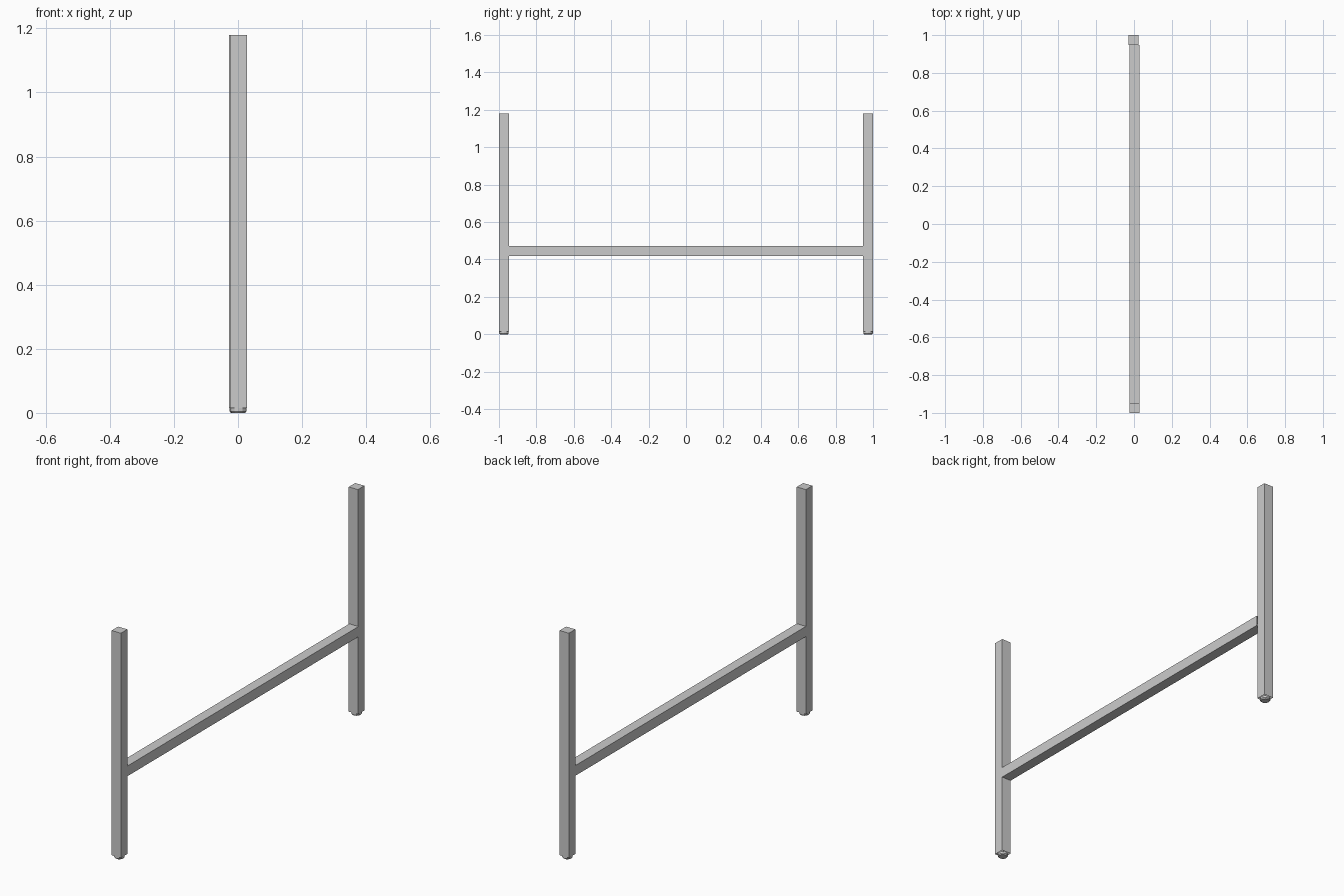
import bpy, bmesh
from mathutils import Vector

if "Cube" in bpy.data.objects:
    bpy.data.objects.remove(bpy.data.objects["Cube"])

W = 0.053       # square tube width
TOP = 1.18      # post height
FOOT = 0.015    # height of foot below the tube


def box(name, lo, hi, open_dirs=()):
    """Box between two corners, leaving out faces pointing along open_dirs."""
    bm = bmesh.new()
    bmesh.ops.create_cube(bm, size=1)
    lo, hi = Vector(lo), Vector(hi)
    for v in bm.verts:
        v.co = Vector((lo[i] + (v.co[i] + 0.5) * (hi[i] - lo[i]) for i in range(3)))
    bm.normal_update()
    gone = [f for f in bm.faces if any(f.normal.dot(Vector(d)) > 0.9 for d in open_dirs)]
    bmesh.ops.delete(bm, geom=gone, context='FACES')
    return finish(name, bm)


def finish(name, bm):
    mesh = bpy.data.meshes.new(name)
    bm.to_mesh(mesh)
    bm.free()
    ob = bpy.data.objects.new(name, mesh)
    bpy.context.collection.objects.link(ob)
    return ob


def foot(name, x, y):
    """Short round glide with a slightly tapered base."""
    bm = bmesh.new()
    n_top, n_mid = 0.025, 0.021
    for r1, r2, z0, z1 in ((n_mid, n_top, 0, 0.005), (n_top, n_top, 0.005, FOOT)):
        part = bmesh.ops.create_cone(bm, cap_ends=False, segments=12,
                                     radius1=r1, radius2=r2, depth=z1 - z0)
        bmesh.ops.translate(bm, verts=part['verts'], vec=(x, y, (z0 + z1) / 2))
    bmesh.ops.remove_doubles(bm, verts=bm.verts, dist=1e-5)
    bmesh.ops.holes_fill(bm, edges=bm.edges, sides=0)
    bmesh.ops.recalc_face_normals(bm, faces=bm.faces)
    return finish(name, bm)


# Two upright tubes, very slightly offset from each other, each with a foot
for label, x, y in (("front", 0.0015, -1 + W / 2), ("back", -0.0015, 1 - W / 2)):
    h = W / 2
    box(label + "_post", (x - h, y - h, FOOT), (x + h, y + h, TOP), [(0, 0, -1)])
    foot(label + "_foot", x, y)

# Cross rail between the posts
box("cross_rail", (0.0015 - W / 2, -1 + W, 0.418), (0.0015 + W / 2, 1 - W, 0.471),
    [(0, 1, 0), (0, -1, 0)])
